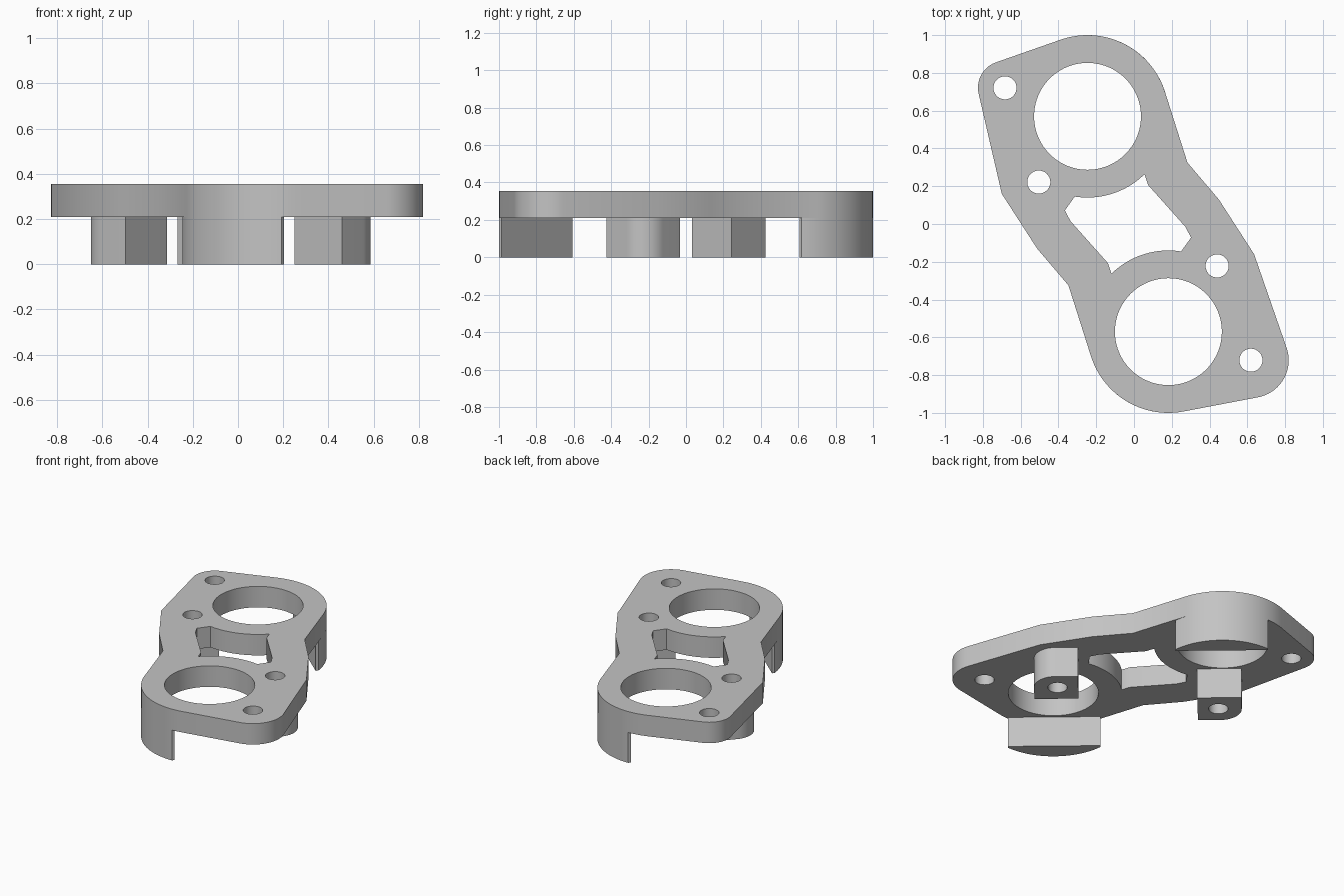
import bpy
import bmesh
from math import sin, cos, radians
from mathutils import Vector

cube = bpy.data.objects.get("Cube")
if cube:
    bpy.data.objects.remove(cube, do_unlink=True)

GREY = (0.55, 0.55, 0.55, 1.0)
grey = bpy.data.materials.new("plain_grey")
grey.use_nodes = True
grey.diffuse_color = GREY
grey.node_tree.nodes["Principled BSDF"].inputs["Base Color"].default_value = GREY

PIVOT_X = -0.032          # the two halves are a half turn apart about this axis
RING_R, BORE_R, BOLT_R = 0.43, 0.283, 0.061
BOTTOM, UNDERSIDE, TOP = 0.0, 0.21, 0.355
back_ring = Vector((-0.246, 0.57))
back_bolt = Vector((-0.683, 0.721))
inner_bolt = Vector((0.44, -0.222))


def turn(p):
    """Half turn about the pivot axis."""
    return Vector((2 * PIVOT_X - p[0], -p[1]))


def arc(c, r, start, end, steps=24):
    angles = [radians(start + (end - start) * i / steps) for i in range(steps + 1)]
    return [Vector((c[0] + r * cos(a), c[1] + r * sin(a))) for a in angles]


def circle(c, r, steps=64):
    return arc(c, r, 0, 360, steps)[:-1]


def prism(name, loops, z0, z1):
    """Extrude an outline (first loop) with holes (other loops)."""
    curve = bpy.data.curves.new(name, 'CURVE')
    curve.dimensions = '2D'
    curve.fill_mode = 'BOTH'
    curve.extrude = (z1 - z0) / 2
    for loop in loops:
        spline = curve.splines.new('POLY')
        spline.points.add(len(loop) - 1)
        for point, p in zip(spline.points, loop):
            point.co = (p[0], p[1], 0, 1)
        spline.use_cyclic_u = True
    helper = bpy.data.objects.new(name + "_profile", curve)
    bpy.context.collection.objects.link(helper)
    graph = bpy.context.evaluated_depsgraph_get()
    mesh = bpy.data.meshes.new_from_object(helper.evaluated_get(graph))
    bpy.data.objects.remove(helper, do_unlink=True)

    bm = bmesh.new()
    bm.from_mesh(mesh)
    bmesh.ops.remove_doubles(bm, verts=bm.verts, dist=0.0002)
    bmesh.ops.recalc_face_normals(bm, faces=bm.faces)
    bmesh.ops.translate(bm, verts=bm.verts, vec=(0, 0, (z0 + z1) / 2))
    bm.to_mesh(mesh)
    bm.free()
    mesh.name = name
    mesh.materials.clear()
    mesh.materials.append(grey)
    obj = bpy.data.objects.new(name, mesh)
    bpy.context.collection.objects.link(obj)
    bpy.ops.object.select_all(action='DESELECT')
    obj.select_set(True)
    bpy.context.view_layer.objects.active = obj
    bpy.ops.object.shade_smooth_by_angle(angle=radians(30))
    return obj


# Flange plate: two rings, two rounded ears and a waist
front_ring, front_bolt = turn(back_ring), turn(back_bolt)
waist = [Vector((-0.70, 0.16)), Vector((-0.513, -0.13)), Vector((-0.347, -0.325))]
outline = (arc(back_ring, RING_R, 17, 109) + arc(back_bolt, 0.143, 109, 193)
           + waist
           + arc(front_ring, RING_R, 197, 281) + arc(front_bolt, 0.2, 281, 379)
           + [turn(p) for p in waist])

# Central window follows the rings at each end
half_window = (arc(back_ring, RING_R, 261, 314.5)
               + [Vector((0.074, 0.207)), Vector((0.272, -0.015)), Vector((0.302, -0.072))])
window = half_window + [turn(p) for p in half_window]

holes = [window]
for ring, ear, inner in ((back_ring, back_bolt, turn(inner_bolt)),
                         (front_ring, front_bolt, inner_bolt)):
    holes += [circle(ring, BORE_R, 96), circle(ear, BOLT_R), circle(inner, BOLT_R)]
prism("flange_plate", [outline] + holes, UNDERSIDE, TOP)

# Local directions shared by the skirt segments and the posts
OUT_ANGLE = 229
out = Vector((cos(radians(OUT_ANGLE)), sin(radians(OUT_ANGLE))))
along = Vector((-out.y, out.x))

# Skirt segments hanging from the rim of each ring
rim = arc(front_ring, RING_R, OUT_ANGLE - 42.5, OUT_ANGLE + 42.5, 32)
skirt = rim + [front_ring + along * 0.29 + out * 0.3,
               front_ring - along * 0.29 + out * 0.3]
prism("front_skirt", [skirt], BOTTOM, UNDERSIDE)
prism("back_skirt", [[turn(p) for p in skirt]], BOTTOM, UNDERSIDE)

# Bolt posts: square with one rounded corner
r = 0.137
corner = inner_bolt + along * (0.147 - r) - out * (0.14 - r)
post = (arc(corner, r, OUT_ANGLE + 90, OUT_ANGLE + 180, 16)
        + [inner_bolt - along * 0.13 - out * 0.14,
           inner_bolt - along * 0.13 + out * 0.14,
           inner_bolt + along * 0.147 + out * 0.14])
bore = circle(inner_bolt, BOLT_R)
prism("front_post", [post, bore], BOTTOM, UNDERSIDE)
prism("back_post", [[turn(p) for p in post], [turn(p) for p in bore]], BOTTOM, UNDERSIDE)
